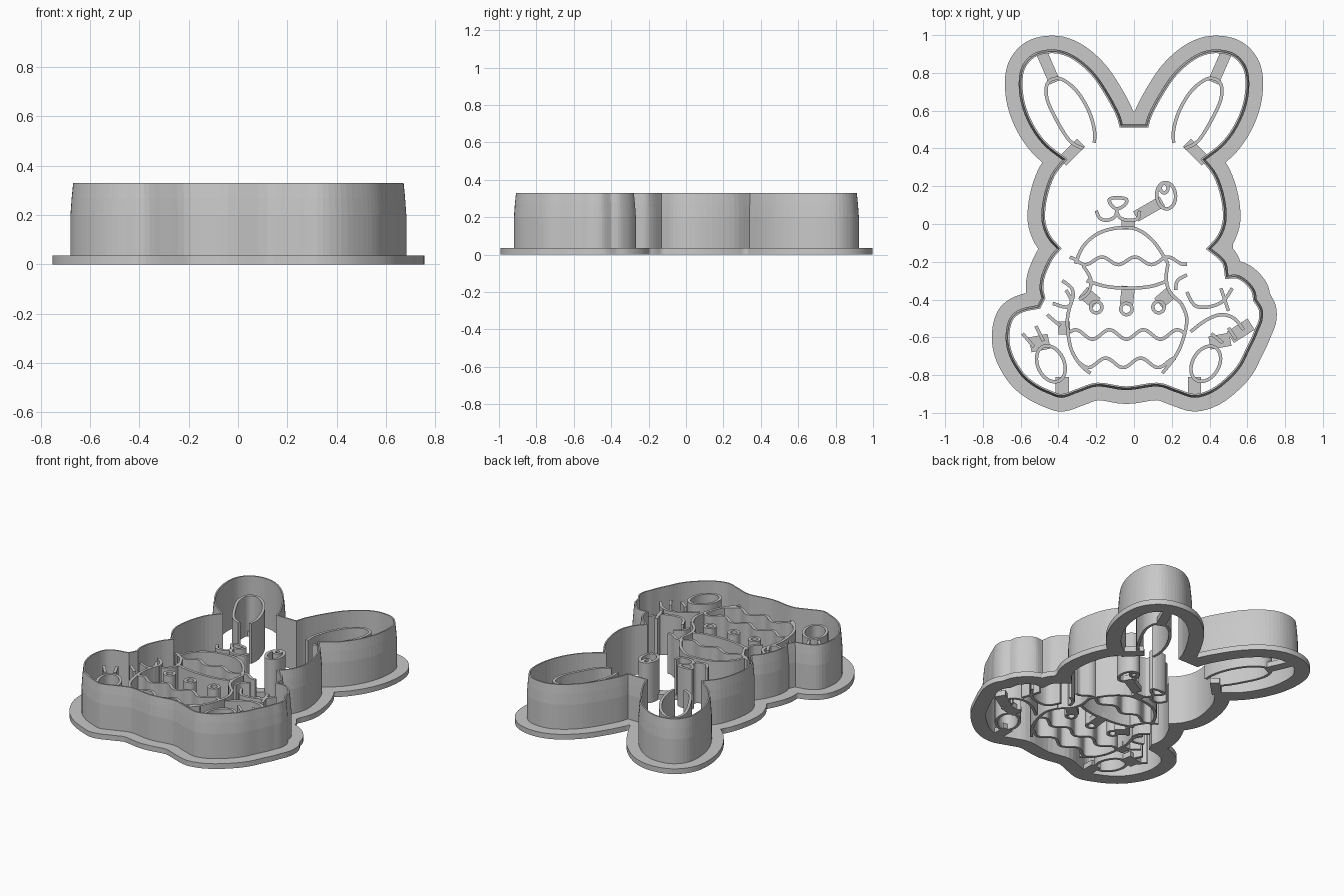
import bpy, bmesh, math
from mathutils import Vector

if "Cube" in bpy.data.objects:
    bpy.data.objects.remove(bpy.data.objects["Cube"])

UNIT = 0.01            # all 2D points below are in hundredths
WALL_TOP, STAMP_TOP, PLATE = 0.33, 0.27, 0.035
FLANGE_REACH = 0.073

grey = bpy.data.materials.new("plastic_grey")
grey.use_nodes = True
grey.diffuse_color = (0.58, 0.58, 0.58, 1)
grey.node_tree.nodes["Principled BSDF"].inputs["Base Color"].default_value = grey.diffuse_color


def add_object(name, mesh):
    mesh.materials.clear()
    mesh.materials.append(grey)
    obj = bpy.data.objects.new(name, mesh)
    bpy.context.collection.objects.link(obj)
    return obj


def smooth(points, closed=False, steps=4):
    """Catmull-Rom curve through the points, scaled to model units."""
    p = [Vector(q) * UNIT for q in points]
    n = len(p)
    get = (lambda i: p[i % n]) if closed else (lambda i: p[max(0, min(n - 1, i))])
    path = []
    for i in range(n if closed else n - 1):
        a, b, c, d = (get(i + k) for k in (-1, 0, 1, 2))
        for s in range(steps):
            t = s / steps
            path.append(b + (c - a) * t / 2 + (a * 2 - b * 5 + c * 4 - d) * t * t / 2
                        + (b * 3 - a - c * 3 + d) * t ** 3 / 2)
    return path if closed else path + [p[-1]]


def mirrored(points):
    return [(-x, y) for x, y in points]


def left_of(v):
    return Vector((-v.y, v.x)).normalized()


def edge_normals(path, closed):
    """Normals of the edges before and after every path point."""
    n = len(path)
    pairs = []
    for i in range(n):
        before = left_of(path[i] - path[i - 1]) if closed or i > 0 else None
        after = left_of(path[(i + 1) % n] - path[i]) if closed or i < n - 1 else before
        pairs.append((before or after, after))
    return pairs


def sweep(name, path, section, closed=False):
    """Sweep a (sideways, height) cross-section along a flat path."""
    bm = bmesh.new()
    rings = []
    for point, (a, b) in zip(path, edge_normals(path, closed)):
        m = (a + b).normalized()
        m /= max(0.6, m.dot(a))
        rings.append([bm.verts.new((*(point + m * off), z)) for off, z in section])
    k = len(section)
    for i in range(len(rings) if closed else len(rings) - 1):
        r, q = rings[i], rings[(i + 1) % len(rings)]
        for j in range(k):
            bm.faces.new((r[j], r[(j + 1) % k], q[(j + 1) % k], q[j]))
    if not closed:
        bm.faces.new(rings[0])
        bm.faces.new(rings[-1])
    bmesh.ops.recalc_face_normals(bm, faces=bm.faces)
    mesh = bpy.data.meshes.new(name)
    bm.to_mesh(mesh)
    bm.free()
    return add_object(name, mesh)


def box_section(width, top):
    h = width / 2
    return [(-h, 0), (h, 0), (h, top), (-h, top)]


def stroke(name, points, closed=False):
    return sweep(name, smooth(points, closed), box_section(0.018, STAMP_TOP), closed)


def ring(name, x, y, rx, ry, tilt=0):
    c, s = math.cos(math.radians(tilt)), math.sin(math.radians(tilt))
    pts = []
    for i in range(12):
        a = math.tau * i / 12
        u, v = rx * math.cos(a), ry * math.sin(a)
        pts.append((x + u * c - v * s, y + u * s + v * c))
    stroke(name, pts, True)


def wave(name, x0, x1, y, amp, peak, period):
    n = 24
    xs = [x0 + (x1 - x0) * i / n for i in range(n + 1)]
    stroke(name, [(x, y + amp * math.cos(math.tau * (x - peak) / period)) for x in xs])


def bridge(name, start, end, width):
    path = [Vector(start) * UNIT, Vector(end) * UNIT]
    sweep(name, path, box_section(width * UNIT, PLATE))


# Outline, clockwise from the notch between the ears; each list is one smooth run
ear = [(6, 53), (8, 59), (14, 70), (21, 80), (30, 88), (39, 92), (48, 92), (55, 89),
       (60, 82), (61, 72), (59, 61), (54, 50), (47, 41), (38, 34)]
cheek = [(38, 34), (44, 26), (48, 14), (49, 2), (46, -7), (41, -13)]
shoulder = [(41, -13), (46, -17), (49, -21), (50, -27)]
tail_top = [(50, -27), (55, -27), (60, -30), (64, -35), (65, -40)]
tail_side = [(65, -40), (68, -45), (68, -51), (66, -56)]
bottom = [(66, -56), (64, -61), (61, -67), (57, -75), (51, -82), (42, -89), (32, -92),
          (22, -89), (12, -86), (-4, -88), (-19, -86), (-29, -89), (-38, -92), (-45, -90),
          (-53, -86), (-60, -80), (-66, -70), (-68, -60), (-66, -50), (-60, -45), (-51, -43)]
side = [(-51, -43), (-49, -39)]
arm_side = [(-49, -39), (-50, -34), (-49, -27), (-45, -18), (-41, -13)]
runs = [ear, cheek, shoulder, tail_top, tail_side, bottom, side, arm_side,
        mirrored(cheek)[::-1], mirrored(ear)[::-1]]
outline = []
for run in runs:
    outline += smooth(run)[:-1]
outline.append(Vector(runs[-1][-1]) * UNIT)

# Cutting wall, thinning towards the top edge
sweep("cutter_wall", outline, [(-0.02, 0), (0, 0), (0, 0.2), (-0.005, 0.27),
                               (-0.011, WALL_TOP), (-0.02, WALL_TOP)], True)

# Flange: outline pushed outwards, with the overlaps at inner corners dropped
rim = []
for point, (a, b) in zip(outline, edge_normals(outline, True)):
    turn = a.angle_signed(b)
    fan = 6 if turn > 0.2 else 1
    for k in range(fan):
        n = a.lerp(b, (k + 0.5) / fan).normalized()
        q = point + n * FLANGE_REACH
        if min((q - o).length for o in outline) > FLANGE_REACH - 0.002:
            rim.append(q)
inner = [p - (a + b).normalized() * 0.01 for p, (a, b) in zip(outline, edge_normals(outline, True))]
curve = bpy.data.curves.new("flange_shape", "CURVE")
curve.dimensions, curve.fill_mode, curve.extrude = "2D", "BOTH", PLATE / 2
for loop in (rim, inner):
    spline = curve.splines.new("POLY")
    spline.points.add(len(loop) - 1)
    for sp, q in zip(spline.points, loop):
        sp.co = (q.x, q.y, 0, 1)
    spline.use_cyclic_u = True
shape = bpy.data.objects.new("flange_shape", curve)
flange = add_object("flange", bpy.data.meshes.new_from_object(shape))
flange.location.z = PLATE / 2
bpy.data.objects.remove(shape)

# Inner ears and their bridges
inner_ear = [(27, 40), (34, 44), (41, 55), (46, 66), (46, 74), (42, 77), (37, 76),
             (30, 70), (24, 60), (21, 50), (21, 43)]
for label, s in (("left", 1), ("right", -1)):
    stroke(label + "_inner_ear", [(s * x, y) for x, y in inner_ear])
    bridge(label + "_ear_top_bridge", (s * 49, 91), (s * 42, 75), 6)
    bridge(label + "_ear_base_bridge", (s * 28, 43), (s * 38, 33), 6)
    bridge(label + "_foot_bridge", (s * 35 - 3, -81), (s * 35 - 3, -91), 7)

# Face
ring("eye", 17, 15, 5, 7, 5)
ring("pupil", 16, 19, 2, 2.5)
stroke("nose", [(-13, 13), (-9, 14), (-4, 13), (-5, 10), (-9, 8), (-12, 10)], True)
stroke("mouth_right", [(-20, 7), (-18, 3), (-14, 2), (-10, 4), (-9, 8)])
stroke("mouth_left", [(-9, 6), (-7, 3), (-2, 2), (2, 3), (3, 7)])
bridge("eye_bridge", (15, 12), (1, 4), 6)
bridge("mouth_bridge", (-3, 3), (-3, -3), 7)

# Decorated egg
stroke("egg_top", [(-31, -21), (-27, -12), (-19, -5), (-8, -2), (2, -3), (11, -10), (18, -21)])
stroke("egg_right_side", [(-32, -38), (-35, -48), (-35, -57), (-33, -67), (-28, -75), (-23, -79)])
stroke("egg_left_side", [(25, -42), (28, -50), (26, -61), (22, -70), (15, -79)])
stroke("egg_band", [(-25, -30), (-15, -33), (-3, -34), (9, -33), (18, -30)])
wave("egg_upper_wave", -34, 28, -19.5, 2, -17, 17.5)
wave("egg_middle_wave", -34, 27, -58.5, 2.5, -13, 18)
wave("egg_lower_wave", -29, 22, -73.5, 2.5, -15, 18.5)
for x, y, top in ((-20, -44, (-27, -36)), (-4, -45, (-3, -33)), (13, -44, (20, -36))):
    ring("egg_dot", x, y, 3, 3)
    bridge("egg_dot_bridge", top, (x, y + 2), 7)

# Paws, arms, legs and toes
strokes = {
    "right_paw": [(-27, -22), (-23, -29), (-24, -36), (-29, -40)],
    "right_finger_upper": [(-38, -30), (-33, -34), (-32, -39)],
    "right_finger_lower": [(-36, -35), (-33, -41), (-36, -44), (-43, -42)],
    "left_paw": [(18, -21), (17, -29), (19, -36), (25, -42)],
    "left_finger_upper": [(28, -27), (23, -30), (22, -35)],
    "left_arm": [(28, -36), (32, -43), (39, -44), (47, -41), (52, -34)],
    "left_arm_fold": [(46, -34), (50, -46)],
    "left_leg": [(30, -57), (38, -51), (46, -48), (53, -50), (58, -56)],
    "right_toe_outer": [(-59, -58), (-53, -65)],
    "right_toe_middle": [(-52, -54), (-48, -62)],
    "right_toe_inner": [(-46, -48), (-39, -54)],
    "left_toe_inner": [(41, -58), (47, -63)],
    "left_toe_outer": [(50, -55), (54, -61)],
}
for name, pts in strokes.items():
    stroke(name, pts)
ring("right_foot_pad", -44, -74, 7, 10, 25)
ring("left_foot_pad", 38, -74, 7, 10, -30)
bridge("right_toe_bridge", (-55, -64), (-45, -62), 8)
bridge("right_leg_bridge", (-40, -55), (-34, -55), 7)
bridge("left_toe_bridge", (40, -63), (51, -61), 7)
bridge("left_leg_bridge", (51, -60), (62, -53), 7)
